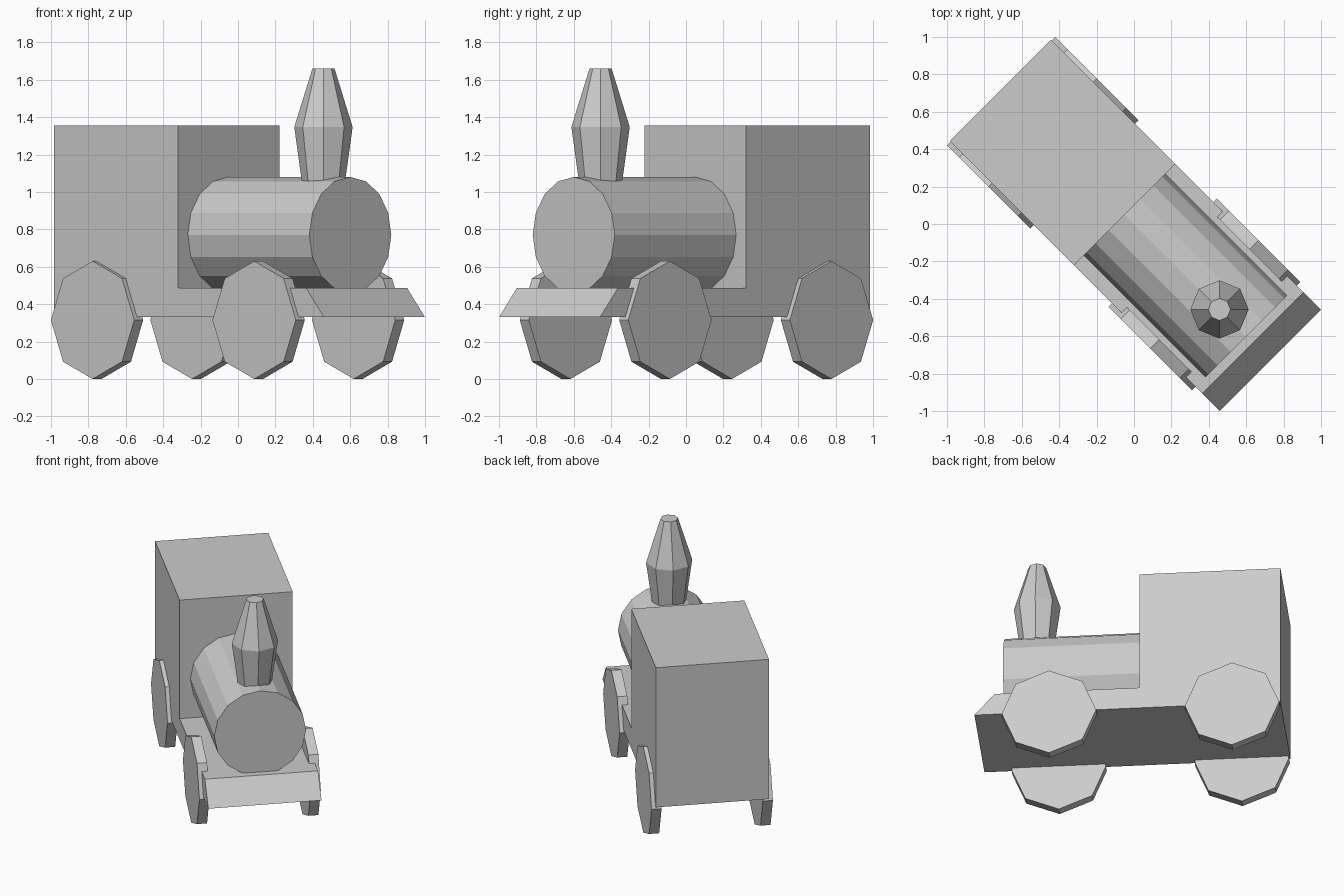
import bpy, bmesh
from math import pi, sin, cos
from mathutils import Matrix

if "Cube" in bpy.data.objects:
    bpy.data.objects.remove(bpy.data.objects["Cube"])

# Local frame: +x runs to the engine's nose; the whole engine is turned 45 degrees
TURN = Matrix.Rotation(-pi / 4, 4, 'Z')


def finish(name, bm, local=Matrix()):
    bmesh.ops.recalc_face_normals(bm, faces=bm.faces)
    mesh = bpy.data.meshes.new(name)
    bm.to_mesh(mesh)
    bm.free()
    obj = bpy.data.objects.new(name, mesh)
    obj.matrix_world = TURN @ local
    bpy.context.collection.objects.link(obj)
    return obj


def lathe(name, rings, sides, local):
    """Closed faceted solid around local z from (height, radius) rings."""
    bm = bmesh.new()
    loops = [[bm.verts.new((r * cos(2 * pi * i / sides), r * sin(2 * pi * i / sides), z))
              for i in range(sides)] for z, r in rings]
    for a, b in zip(loops, loops[1:]):
        for i in range(sides):
            j = (i + 1) % sides
            bm.faces.new((a[i], a[j], b[j], b[i]))
    bm.faces.new(loops[0])
    bm.faces.new(loops[-1])
    return finish(name, bm, local)


# Cab and chassis: one side profile (x, z) extruded across the width
HALF = 0.382
profile = [(-1.011, 0.33), (1.032, 0.33), (0.898, 0.485),
           (-0.07, 0.485), (-0.07, 1.355), (-1.011, 1.355)]
bm = bmesh.new()
side = bm.faces.new([bm.verts.new((x, -HALF, z)) for x, z in profile])
ext = bmesh.ops.extrude_face_region(bm, geom=[side], use_keep_orig=True)
bmesh.ops.translate(bm, vec=(0, 2 * HALF, 0),
                    verts=[g for g in ext['geom'] if isinstance(g, bmesh.types.BMVert)])
finish("cab_and_chassis", bm)

# Boiler: 16-sided, lying along the chassis
lathe("boiler", [(-0.08, 0.31), (0.849, 0.31)], 16,
      Matrix.Translation((0, 0, 0.77)) @ Matrix.Rotation(pi / 2, 4, 'Y'))

# Chimney: 8-sided, flaring then tapering
lathe("chimney", [(1.05, 0.115), (1.347, 0.156), (1.66, 0.059)], 8,
      Matrix.Translation((0.646, 0, 0)))

# Wheels: octagonal discs, mirrored left and right
for end, x in (("rear", -0.69), ("front", 0.532)):
    for label, s in (("left", 1), ("right", -1)):
        lathe(f"{end}_{label}_wheel", [(-0.034, 0.315), (0.034, 0.315)], 8,
              Matrix.Translation((x, s * 0.376, 0.315)) @ Matrix.Rotation(pi / 2, 4, 'X'))
